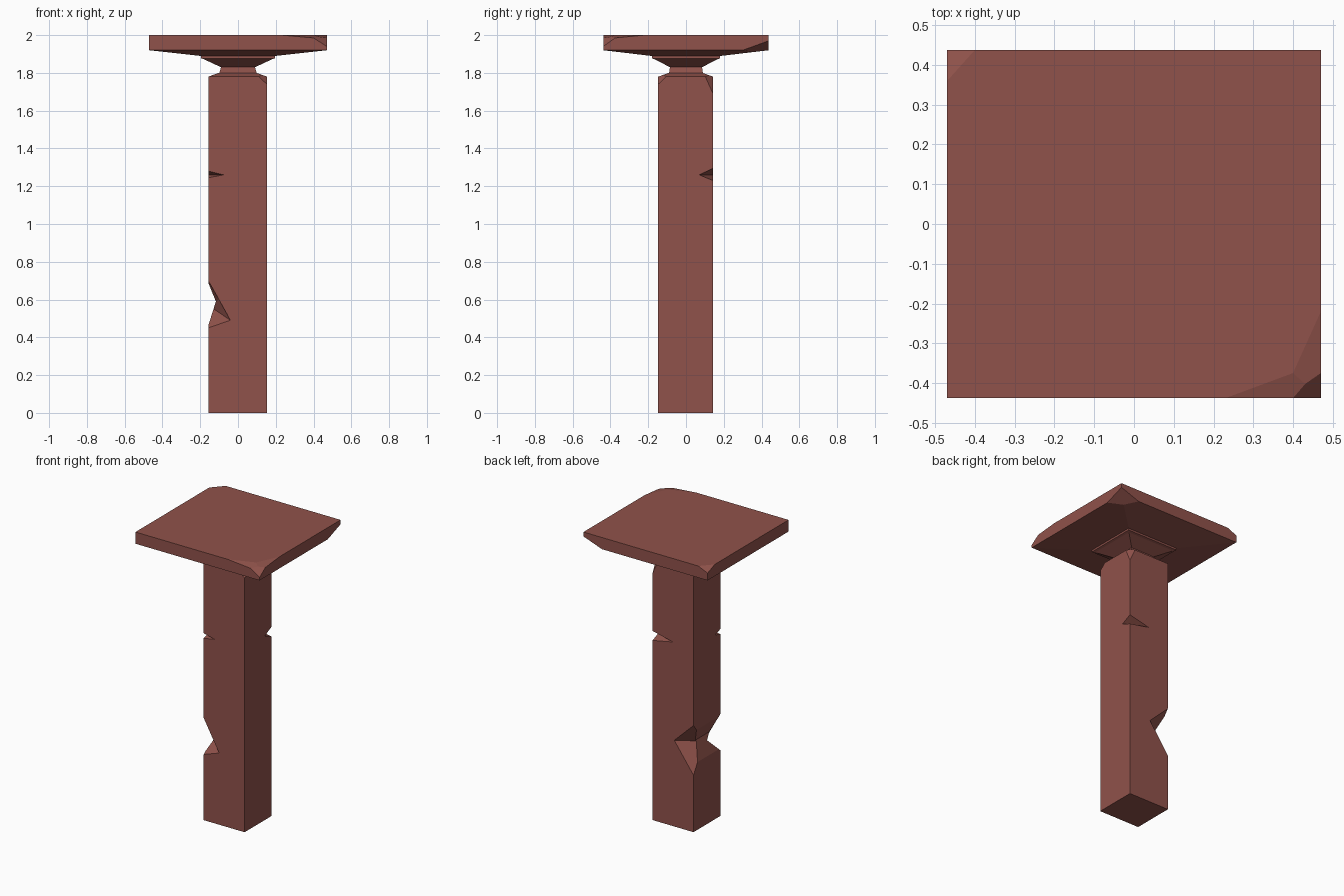
import bpy, bmesh
from mathutils import Vector

if "Cube" in bpy.data.objects:
    bpy.data.objects.remove(bpy.data.objects["Cube"])

mat = bpy.data.materials.new("red_stone")
mat.diffuse_color = (0.28, 0.085, 0.07, 1)
mat.use_nodes = True
mat.node_tree.nodes["Principled BSDF"].inputs["Base Color"].default_value = mat.diffuse_color


def finish(bm, name):
    bmesh.ops.recalc_face_normals(bm, faces=bm.faces[:])
    me = bpy.data.meshes.new(name)
    bm.to_mesh(me)
    bm.free()
    ob = bpy.data.objects.new(name, me)
    bpy.context.collection.objects.link(ob)
    me.materials.append(mat)
    return ob


def loft(rings, cx=0, cy=0):
    """Stack rectangles (half x, half y, z) into a closed solid."""
    bm = bmesh.new()
    loops = [[bm.verts.new((cx + sx * hx, cy + sy * hy, z))
              for sx, sy in ((-1, -1), (1, -1), (1, 1), (-1, 1))] for hx, hy, z in rings]
    bm.faces.new(loops[0][::-1])
    bm.faces.new(loops[-1])
    for a, b in zip(loops, loops[1:]):
        for i in range(4):
            j = (i + 1) % 4
            bm.faces.new((a[i], a[j], b[j], b[i]))
    bmesh.ops.recalc_face_normals(bm, faces=bm.faces[:])
    return bm


def chip(bm, centre, *pts):
    """Slice off the part beyond the plane through three points."""
    p, q, r = (Vector(v) for v in pts)
    n = (q - p).cross(r - p).normalized()
    if n.dot(p - Vector(centre)) < 0:
        n = -n
    bmesh.ops.bisect_plane(bm, geom=bm.verts[:] + bm.edges[:] + bm.faces[:],
                           plane_co=p, plane_no=n, clear_outer=True)
    bmesh.ops.holes_fill(bm, edges=[e for e in bm.edges if e.is_boundary])


def gouge(target, name, pts):
    """Cut a convex hull out of the target."""
    bm = bmesh.new()
    for p in pts:
        bm.verts.new(p)
    bmesh.ops.convex_hull(bm, input=bm.verts[:])
    cutter = finish(bm, name)
    cutter.hide_render = True
    cutter.hide_set(True)
    mod = target.modifiers.new(name, 'BOOLEAN')
    mod.operation = 'DIFFERENCE'
    mod.solver = 'EXACT'
    mod.object = cutter


# Top slab with a tapered underside and broken corners
bm = loft([(.20, .185, 1.89), (.47, .438, 1.92), (.47, .438, 2.0)])
mid = (0, 0, 1.95)
chip(bm, mid, (.23, -.438, 2), (.40, -.375, 2), (.40, -.438, 1.985))
chip(bm, mid, (.47, -.22, 2), (.40, -.375, 2), (.47, -.375, 1.985))
chip(bm, mid, (.40, -.438, 1.985), (.47, -.375, 1.985), (.47, -.438, 1.94))
chip(bm, mid, (-.47, .36, 2), (-.40, .438, 2), (-.47, .438, 1.97))
chip(bm, mid, (.47, .30, 1.92), (.33, .438, 1.92), (.47, .438, 1.97))
finish(bm, "top_slab")

# Neck flaring into a stepped collar
finish(loft([(.10, .09, 1.795), (.09, .085, 1.83), (.18, .165, 1.872),
             (.195, .18, 1.877), (.195, .18, 1.892)]), "neck")

# Square shaft with a sloped shoulder and two broken top corners
bm = loft([(.155, .145, 0), (.155, .145, 1.78), (.10, .09, 1.80)], -.002, -.002)
mid = (0, 0, 1)
chip(bm, mid, (.11, -.147, 1.78), (.153, -.105, 1.78), (.153, -.147, 1.74))
chip(bm, mid, (.11, .143, 1.785), (.153, .10, 1.785), (.153, .143, 1.69))
shaft = finish(bm, "shaft")

# Large worn notch across the left face, deeper at both edges
gouge(shaft, "notch_middle", [(x, y, z) for y in (-.2, .2)
      for x, z in ((-.158, .69), (-.117, .59), (-.158, .46), (-.2, .59))])
gouge(shaft, "notch_front", [(-.157, -.147, .70), (-.157, -.147, .45), (-.10, -.115, .60),
      (-.04, -.148, .49), (-.157, -.01, .57), (-.22, -.22, .66), (-.22, -.22, .48)])
gouge(shaft, "notch_back", [(-.157, .143, .73), (-.157, .143, .39), (-.10, .105, .58),
      (-.01, .144, .59), (-.157, .03, .58), (-.22, .22, .68), (-.22, .22, .45)])

# Thin cracks on opposite edges
gouge(shaft, "crack_back", [(.153, .07, 1.26), (.0, .143, 1.26), (.153, .143, 1.295),
      (.153, .143, 1.23), (.25, .25, 1.30), (.25, .25, 1.22)])
gouge(shaft, "crack_front", [(-.157, -.09, 1.26), (-.075, -.147, 1.26), (-.157, -.147, 1.28),
      (-.157, -.147, 1.245), (-.25, -.25, 1.285), (-.25, -.25, 1.24)])
